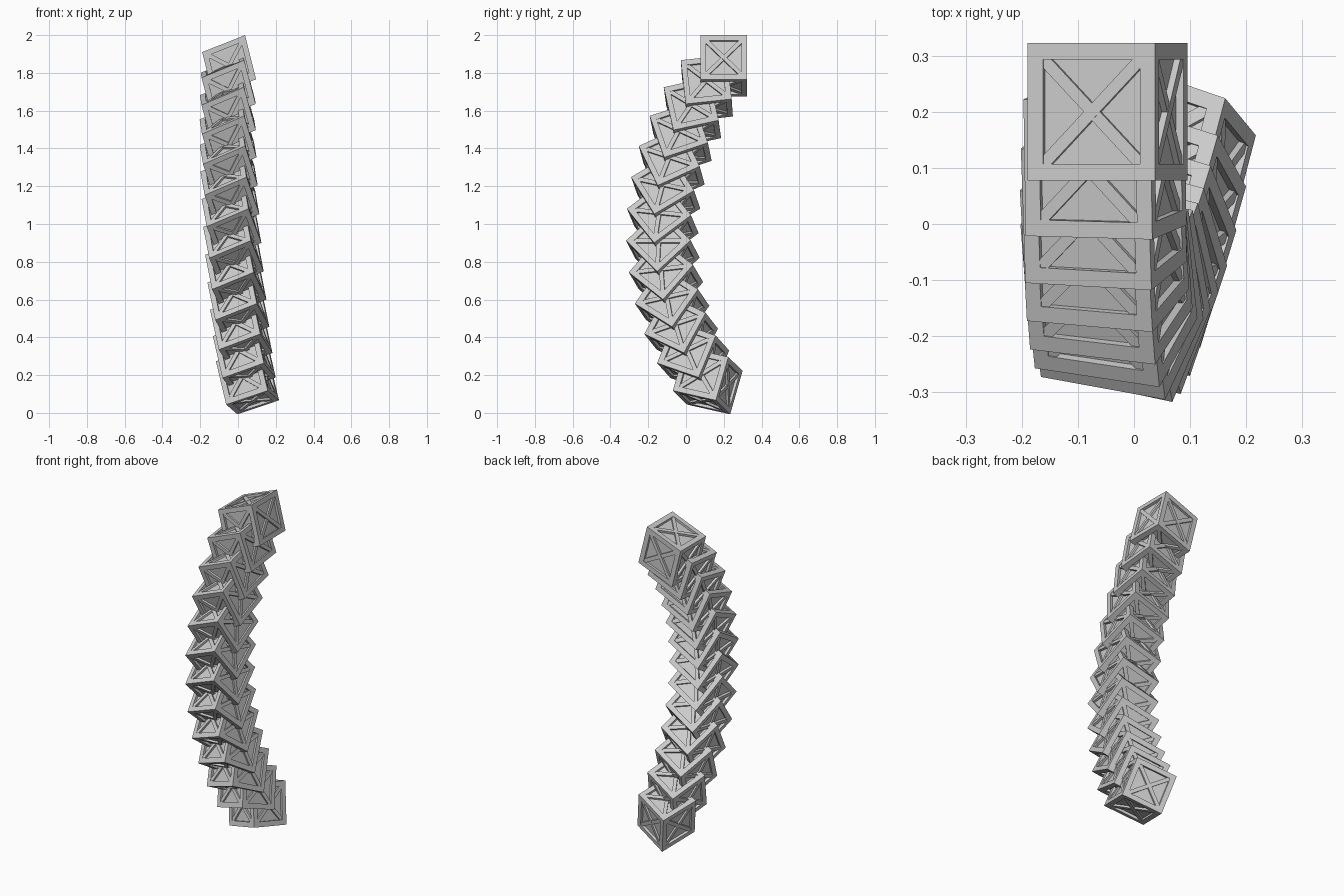
import bpy, bmesh, math
from mathutils import Matrix, Vector

if "Cube" in bpy.data.objects:
    bpy.data.objects.remove(bpy.data.objects["Cube"])

COUNT = 13
TURN = math.radians(75)                  # total rotation along the stack
FIRST = Vector((-0.047, 0.20, 1.838))    # centre of top crate
LAST = Vector((0.05, 0.115, 0.17))       # centre of bottom crate
AXIS = Vector((0.983, -0.12, 0.14)).normalized()

# Edge vectors of the slightly skewed top crate
SHAPE = Matrix(((0.227, 0, -0.058), (0, 0.245, 0), (0.09, 0, 0.234))).to_4x4()


def bar(bm, size, matrix):
    bmesh.ops.create_cube(bm, size=1.0, matrix=matrix @ Matrix.Diagonal((*size, 1)))


def crate_mesh():
    bm = bmesh.new()
    T = Matrix.Translation
    w = 0.12
    # recessed panels
    bar(bm, (0.88, 0.88, 0.88), Matrix.Identity(4))
    orient = [Matrix.Identity(4), Matrix.Rotation(math.pi / 2, 4, 'Y'),
              Matrix.Rotation(math.pi / 2, 4, 'X')]
    o = 0.5 - w / 2
    for rot in orient:
        # edge rails in this direction
        for a in (-o, o):
            for b in (-o, o):
                bar(bm, (w, w, 1.0), rot @ T((a, b, 0)))
        # crossed braces on the two opposite faces
        for side in (-1, 1):
            for ang, top in ((45, 0.49), (-45, 0.485)):
                bar(bm, (1.26, 0.09, 0.08),
                    rot @ T((0, 0, side * (top - 0.04)))
                    @ Matrix.Rotation(math.radians(ang), 4, 'Z'))
    bm.transform(SHAPE)
    bmesh.ops.recalc_face_normals(bm, faces=bm.faces[:])
    mesh = bpy.data.meshes.new("crate")
    bm.to_mesh(mesh)
    bm.free()
    return mesh


# Screw motion carrying the top crate to the bottom one
delta = LAST - FIRST
along = AXIS * delta.dot(AXIS)
perp = delta - along
pivot = FIRST + perp / 2 + AXIS.cross(perp) / (2 * math.tan(TURN / 2))

mesh = crate_mesh()
for i in range(COUNT):
    t = i / (COUNT - 1)
    rot = Matrix.Rotation(TURN * t, 4, AXIS)
    pos = pivot + rot @ (FIRST - pivot) + along * t
    crate = bpy.data.objects.new(f"crate_{i + 1:02d}", mesh)
    crate.matrix_world = Matrix.Translation(pos) @ rot
    bpy.context.collection.objects.link(crate)
